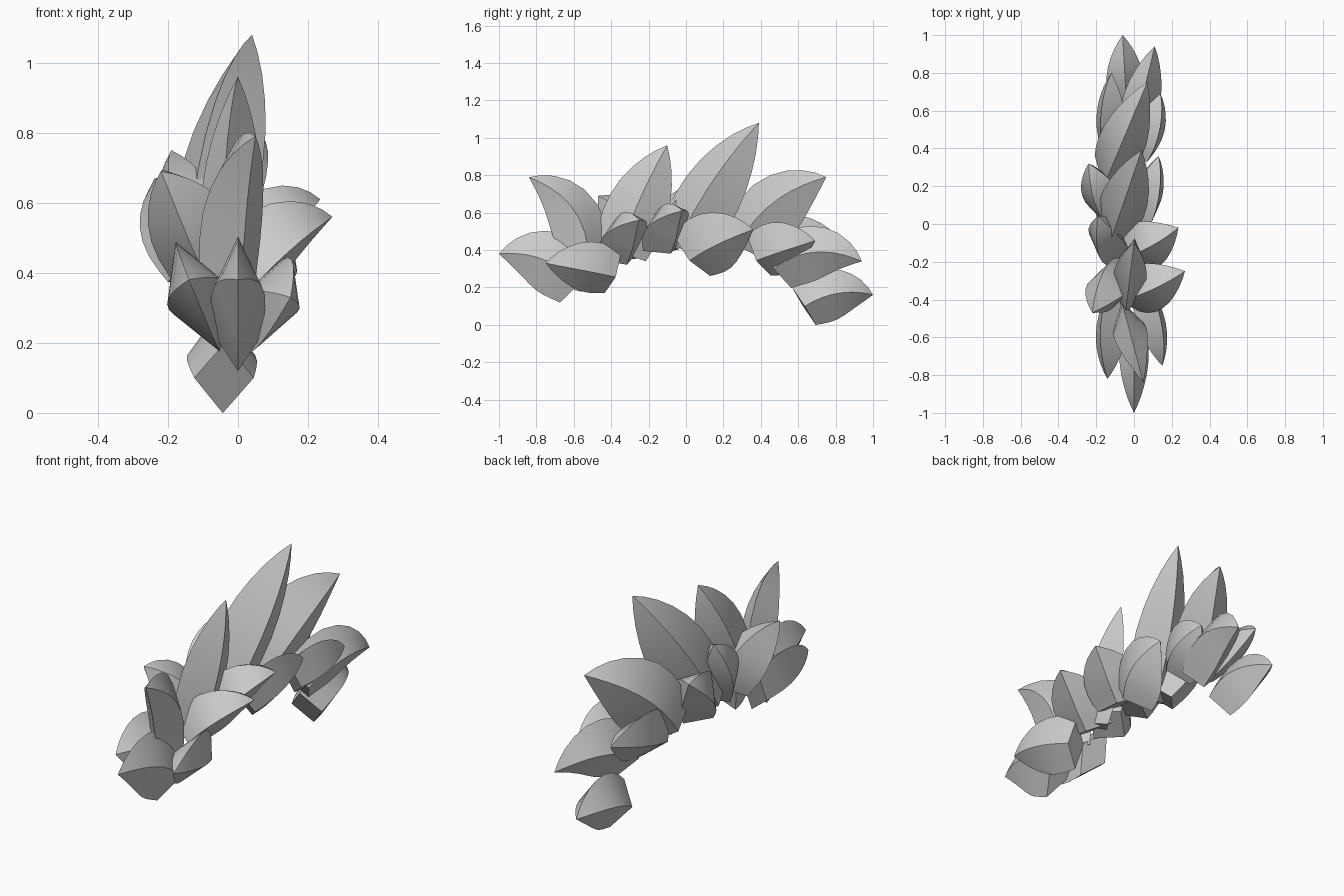
import bpy, bmesh
from mathutils import Vector

if "Cube" in bpy.data.objects:
    bpy.data.objects.remove(bpy.data.objects["Cube"])

# Half-width of a leaf along its length (0 = base, 1 = tip)
PROFILE = [(0, .85), (.12, .94), (.27, 1), (.42, .98), (.57, .87),
           (.70, .70), (.82, .48), (.92, .24)]


def leaf(name, lean, base, tip, bow, height, width):
    """Pointed pod with a diamond section: four sharp ridges, bowed axis."""
    base, tip = Vector(base), Vector(tip)
    ref = Vector((lean, 0, 1))
    axis = (tip - base).normalized()
    up = (ref - axis * ref.dot(axis)).normalized()
    ctrl = (base + tip) / 2 + up * bow * 2
    bm = bmesh.new()
    rings = []
    for t, s in PROFILE:
        p = base * (1 - t) ** 2 + ctrl * 2 * t * (1 - t) + tip * t * t
        d = ((ctrl - base) * (1 - t) + (tip - ctrl) * t).normalized()
        u = (up - d * up.dot(d)).normalized()
        v = d.cross(u)
        rings.append([bm.verts.new(p + o * s) for o in
                      (u * height, v * width, -u * height, -v * width)])
    end = bm.verts.new(tip)
    bm.faces.new(rings[0])
    for i in range(4):
        j = (i + 1) % 4
        for a, b in zip(rings, rings[1:]):
            bm.faces.new((a[i], a[j], b[j], b[i]))
        bm.faces.new((rings[-1][i], rings[-1][j], end))
    bmesh.ops.recalc_face_normals(bm, faces=bm.faces)
    # Smooth along the leaf, sharp on ridges and base rim
    for f in bm.faces:
        f.smooth = True
    for i in range(4):
        line = [r[i] for r in rings] + [end]
        for a, b in zip(line, line[1:]):
            bm.edges.get((a, b)).smooth = False
        bm.edges.get((rings[0][i], rings[0][(i + 1) % 4])).smooth = False
    me = bpy.data.meshes.new(name)
    bm.to_mesh(me)
    bm.free()
    ob = bpy.data.objects.new(name, me)
    bpy.context.collection.objects.link(ob)


# Rows along the arch: base, tip, bow, half height, half width
crest = [
    ((0, -.57, .22), (0, -1, .38), .055, .17, .078),
    ((-.03, -.54, .33), (.05, -.84, .79), .09, .15, .09),
    ((-.03, -.35, .39), (0, -.10, .96), .01, .17, .088),
    ((-.10, -.02, .42), (.04, .39, 1.08), .015, .175, .125),
    ((-.11, .32, .42), (.07, .75, .79), .055, .18, .125),
    ((0, .49, .30), (.11, .94, .34), .07, .15, .10),
    ((-.04, .63, .10), (-.06, 1, .16), .04, .14, .10),
]
right_side = [
    ((.05, -.39, .28), (.15, -.75, .33), .015, .145, .08),
    ((-.02, -.36, .37), (.27, -.25, .56), .045, .11, .14),
    ((-.02, -.13, .42), (.235, -.02, .61), .045, .105, .14),
    ((.02, .03, .37), (.13, .36, .51), .025, .175, .085),
    ((.04, .39, .37), (.14, .69, .45), .015, .15, .085),
]
left_side = [
    ((-.10, -.43, .30), (-.14, -.82, .38), .01, .165, .09),
    ((-.07, -.29, .39), (-.22, -.47, .69), .035, .14, .125),
    ((-.10, -.13, .42), (-.19, .04, .75), .02, .115, .105),
    ((-.11, .07, .41), (-.24, .32, .66), .025, .13, .115),
    ((-.11, .40, .40), (-.12, .80, .48), .02, .155, .085),
]
for row, lean, leaves in (("crest", 0, crest), ("right", .4, right_side),
                          ("left", -.4, left_side)):
    for n, args in enumerate(leaves, 1):
        leaf(f"{row}_leaf_{n}", lean, *args)
